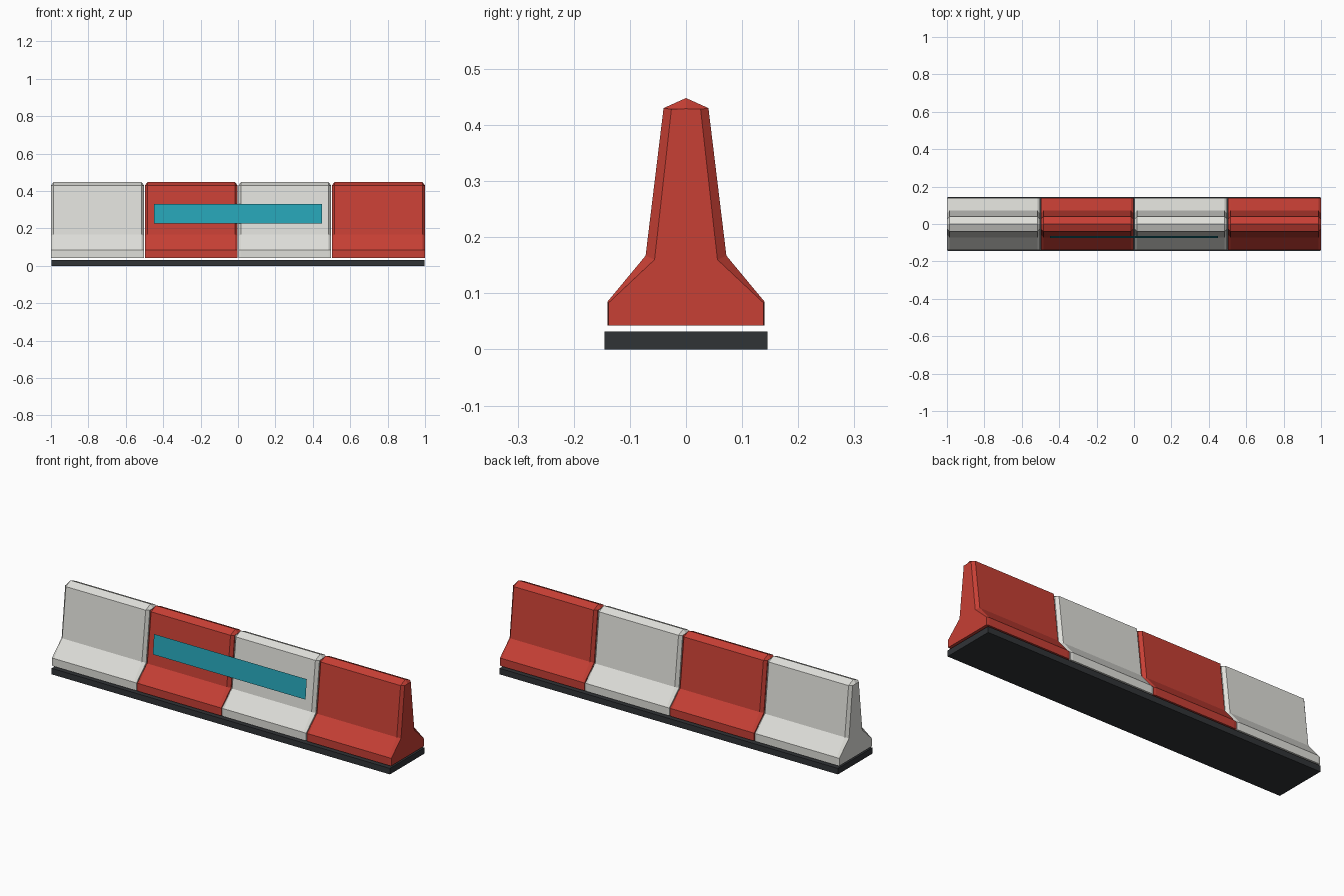
import bpy, bmesh

if "Cube" in bpy.data.objects:
    bpy.data.objects.remove(bpy.data.objects["Cube"])


def material(name, rgb):
    m = bpy.data.materials.new(name)
    m.diffuse_color = (*rgb, 1)
    m.use_nodes = True
    m.node_tree.nodes["Principled BSDF"].inputs["Base Color"].default_value = m.diffuse_color
    return m


white = material("off_white", (0.74, 0.74, 0.70))
red = material("red", (0.57, 0.05, 0.035))
dark = material("dark_rubber", (0.03, 0.033, 0.037))
teal = material("teal", (0.02, 0.37, 0.47))


def make(name, verts, faces, mat):
    mesh = bpy.data.meshes.new(name)
    mesh.from_pydata(verts, [], faces)
    bm = bmesh.new()
    bm.from_mesh(mesh)
    bmesh.ops.recalc_face_normals(bm, faces=bm.faces)
    bm.to_mesh(mesh)
    bm.free()
    mesh.materials.append(mat)
    ob = bpy.data.objects.new(name, mesh)
    bpy.context.collection.objects.link(ob)
    return ob


def mirrored(half, apex):
    return half + [apex] + [(-y, z) for y, z in reversed(half)]


# Barrier cross-sections (y, z): full profile and the smaller chamfered end
full = mirrored([(-0.14, 0.043), (-0.14, 0.085), (-0.072, 0.167), (-0.04, 0.43)], (0, 0.448))
end = mirrored([(-0.138, 0.043), (-0.138, 0.083), (-0.056, 0.16), (-0.026, 0.428)], (0, 0.429))
n = len(full)


def barrier_block(name, x0, x1, mat):
    stations = [(x0, end), (x0 + 0.014, full), (x1 - 0.014, full), (x1, end)]
    verts = [(x, y, z) for x, prof in stations for y, z in prof]
    faces = [(s * n + i, s * n + (i + 1) % n, (s + 1) * n + (i + 1) % n, (s + 1) * n + i)
             for s in range(3) for i in range(n)]
    faces += [tuple(range(n)), tuple(range(3 * n, 4 * n))]
    make(name, verts, faces, mat)


# Four alternating blocks
for k in range(4):
    x = -1 + 0.5 * k
    barrier_block(f"barrier_block_{k + 1}", x + (0.002 if k else 0), x + (0.498 if k < 3 else 0.5),
                  red if k % 2 else white)

# Rubber base slab
bpy.ops.mesh.primitive_cube_add(size=1, location=(0, 0, 0.016))
base = bpy.context.object
base.name = "base_slab"
base.scale = (1.994, 0.29, 0.032)
base.data.materials.append(dark)

# Thin tilted panel on the front
make("front_stripe",
     [(-0.45, -0.074, 0.225), (0.45, -0.074, 0.225), (0.45, -0.064, 0.33), (-0.45, -0.064, 0.33)],
     [(0, 1, 2, 3)], teal)
